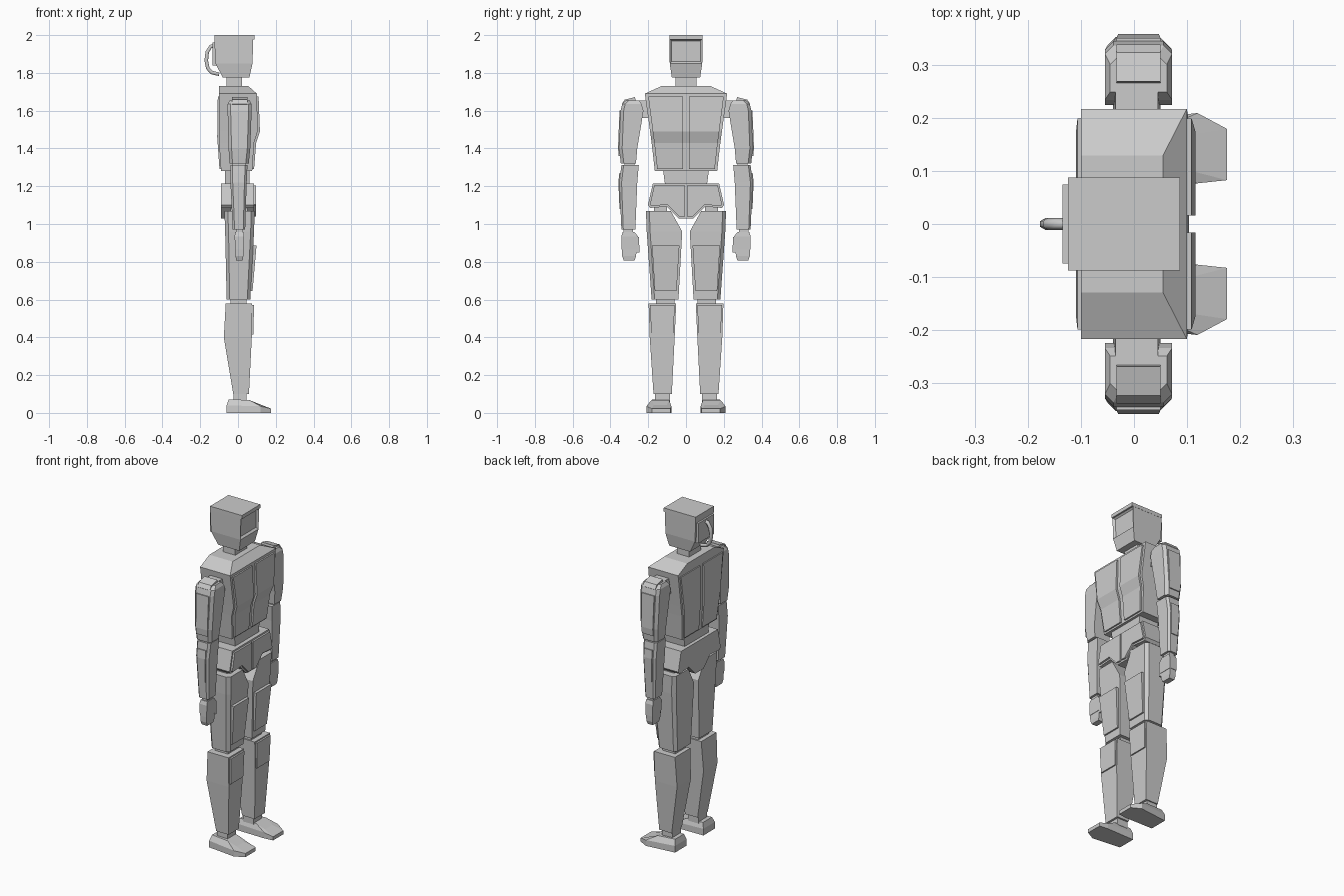
import bpy, bmesh, math
from mathutils import Vector

grey = bpy.data.materials.new("light grey")
grey.diffuse_color = (0.6, 0.6, 0.6, 1)


def finish(name, bm, mirror):
    bmesh.ops.recalc_face_normals(bm, faces=bm.faces)
    me = bpy.data.meshes.new(name)
    bm.to_mesh(me)
    bm.free()
    ob = bpy.data.objects.new(name, me)
    bpy.context.collection.objects.link(ob)
    me.materials.append(grey)
    if mirror:
        m = ob.modifiers.new("mirror", 'MIRROR')
        m.use_axis = (False, True, False)
        m.use_mirror_merge = False
    return ob


def loft(name, sections, mirror=False, recess=None):
    """Stack of rectangles (z, x0, x1, y0, y1, chamfer of the outer corners)."""
    bm = bmesh.new()
    rings = []
    for s in sections:
        z, x0, x1, y0, y1 = s[:5]
        c = s[5] if len(s) > 5 else 0
        pts = [(x0, y0), (x1, y0)]
        pts += [(x1, y1 - c), (x1 - c, y1), (x0 + c, y1), (x0, y1 - c)] if c else [(x1, y1), (x0, y1)]
        rings.append([bm.verts.new((x, y, z)) for x, y in pts])
    n = len(rings[0])
    for a, b in zip(rings, rings[1:]):
        for i in range(n):
            j = (i + 1) % n
            bm.faces.new((a[i], a[j], b[j], b[i]))
    bm.faces.new(rings[0])
    bm.faces.new(rings[-1])
    if recess:
        bmesh.ops.recalc_face_normals(bm, faces=bm.faces)
        front = [f for f in bm.faces if f.normal.x > 0.9 and f.calc_center_median().z > recess]
        bmesh.ops.inset_individual(bm, faces=front, thickness=0.014)
        bmesh.ops.translate(bm, vec=Vector((-0.012, 0, 0)), verts=list({v for f in front for v in f.verts}))
    return finish(name, bm, mirror)


def prism(name, pts, x0, x1, mirror=False):
    """Outline in (y, z) extruded along x."""
    bm = bmesh.new()
    f = bm.faces.new([bm.verts.new((x0, y, z)) for y, z in pts])
    ext = bmesh.ops.extrude_face_region(bm, geom=[f])['geom']
    bmesh.ops.translate(bm, vec=(x1 - x0, 0, 0), verts=[v for v in ext if isinstance(v, bmesh.types.BMVert)])
    return finish(name, bm, mirror)


# Head with recessed visor, brim, back plate and cable
loft("head", [(1.775, -0.08, 0.06, -0.075, 0.075), (1.85, -0.12, 0.077, -0.086, 0.086),
              (1.98, -0.125, 0.08, -0.087, 0.087)], recess=1.87)
loft("head_brim", [(1.978, -0.125, 0.087, -0.088, 0.088), (2.0, -0.125, 0.087, -0.088, 0.088)])
loft("head_back_plate", [(1.84, -0.135, -0.11, -0.075, 0.075), (1.96, -0.135, -0.115, -0.075, 0.075)])
cu = bpy.data.curves.new("head_cable", 'CURVE')
cu.dimensions = '3D'
cu.bevel_depth, cu.bevel_resolution, cu.use_fill_caps = 0.011, 1, True
sp = cu.splines.new('POLY')
path = [(-0.12, 1.945), (-0.145, 1.94), (-0.163, 1.91), (-0.168, 1.865), (-0.16, 1.825), (-0.14, 1.802), (-0.1, 1.793)]
sp.points.add(len(path) - 1)
for p, (x, z) in zip(sp.points, path):
    p.co = (x, 0, z, 1)
cable = bpy.data.objects.new("head_cable", cu)
bpy.context.collection.objects.link(cable)
cu.materials.append(grey)
loft("neck", [(1.72, -0.06, 0.02, -0.055, 0.055), (1.785, -0.06, 0.02, -0.055, 0.055)])

# Torso and its raised panels, front and back
loft("torso", [(1.28, -0.09, 0.075, -0.165, 0.165), (1.43, -0.1, 0.085, -0.182, 0.182),
               (1.49, -0.1, 0.104, -0.19, 0.19), (1.69, -0.1, 0.1, -0.218, 0.218),
               (1.73, -0.1, 0.055, -0.13, 0.13)])
loft("chest_panel", [(1.29, 0.05, 0.085, 0.016, 0.152), (1.43, 0.05, 0.096, 0.016, 0.168),
                     (1.49, 0.05, 0.116, 0.016, 0.176), (1.675, 0.05, 0.109, 0.016, 0.2)], mirror=True)
loft("back_panel", [(1.29, -0.098, -0.05, 0.016, 0.152), (1.46, -0.11, -0.05, 0.016, 0.172),
                    (1.675, -0.107, -0.05, 0.016, 0.2)], mirror=True)
loft("waist", [(1.2, -0.07, 0.06, -0.11, 0.11), (1.29, -0.07, 0.06, -0.122, 0.122)])

# Pelvis and front plates
half = [(0.175, 1.215), (0.202, 1.1), (0.19, 1.085), (0.1, 1.092), (0.04, 1.03)]
prism("pelvis", half + [(-y, z) for y, z in reversed(half)], -0.09, 0.085)
prism("pelvis_plate", [(0.006, 1.205), (0.168, 1.205), (0.191, 1.103), (0.185, 1.096), (0.097, 1.102),
                       (0.037, 1.04), (0.006, 1.04)], 0.08, 0.096, mirror=True)

# Legs
M = dict(mirror=True)
loft("hip_joint", [(1.05, -0.04, 0.05, 0.1, 0.17), (1.11, -0.04, 0.05, 0.1, 0.17)], **M)
loft("thigh", [(0.6, -0.06, 0.065, 0.04, 0.182, 0.016), (0.96, -0.068, 0.085, 0.02, 0.208, 0.018),
               (1.068, -0.072, 0.088, 0.08, 0.212, 0.018)], **M)
loft("thigh_plate", [(0.645, 0.04, 0.077, 0.05, 0.165), (0.885, 0.04, 0.098, 0.035, 0.18)], **M)
loft("knee_joint", [(0.56, -0.04, 0.045, 0.06, 0.16), (0.61, -0.04, 0.045, 0.06, 0.16)], **M)
loft("shin", [(0.1, -0.025, 0.058, 0.075, 0.172), (0.4, -0.075, 0.073, 0.06, 0.192),
              (0.578, -0.065, 0.075, 0.052, 0.198)], **M)
loft("shin_plate", [(0.415, 0.05, 0.081, 0.066, 0.184), (0.57, 0.05, 0.085, 0.06, 0.19)], **M)
loft("ankle", [(0.06, -0.025, 0.045, 0.085, 0.165), (0.11, -0.025, 0.045, 0.085, 0.165)], **M)

# Foot: sole tapering to the toe, sloping upper
bm = bmesh.new()
sole = [(-0.06, 0.08), (0.12, 0.077), (0.176, 0.083), (0.176, 0.18), (0.12, 0.21), (-0.06, 0.19)]
top_z = [0.04, 0.035, 0.022, 0.022, 0.035, 0.04]
upper = [(-0.05, 0.09), (0.06, 0.09), (0.11, 0.1), (0.11, 0.17), (0.06, 0.183), (-0.05, 0.175)]
upper_z = [0.072, 0.068, 0.043, 0.043, 0.068, 0.072]
rings = [[bm.verts.new((x, y, 0)) for x, y in sole],
         [bm.verts.new((x, y, z)) for (x, y), z in zip(sole, top_z)],
         [bm.verts.new((x, y, z)) for (x, y), z in zip(upper, upper_z)]]
for a, b in zip(rings, rings[1:]):
    for i in range(6):
        bm.faces.new((a[i], a[(i + 1) % 6], b[(i + 1) % 6], b[i]))
t = rings[2]
for f in (rings[0], (t[0], t[1], t[4], t[5]), (t[1], t[2], t[3], t[4])):
    bm.faces.new(f)
finish("foot", bm, True)

# Arms
loft("shoulder_joint", [(1.56, -0.04, 0.05, 0.19, 0.26), (1.655, -0.035, 0.045, 0.205, 0.26)], **M)
loft("upper_arm", [(1.32, -0.045, 0.057, 0.265, 0.345, 0.016), (1.4, -0.05, 0.065, 0.258, 0.354, 0.016),
                   (1.6, -0.055, 0.072, 0.225, 0.346, 0.016), (1.635, -0.055, 0.072, 0.235, 0.338, 0.016),
                   (1.655, -0.045, 0.062, 0.25, 0.318, 0.016)], **M)
prism("shoulder_plate", [(0.265, 1.645), (0.27, 1.672), (0.325, 1.658), (0.34, 1.635), (0.325, 1.62)],
      -0.033, 0.05, **M)
loft("upper_arm_plate", [(1.36, -0.03, 0.045, 0.32, 0.356), (1.4, -0.03, 0.047, 0.32, 0.36),
                         (1.6, -0.033, 0.05, 0.32, 0.352)], **M)
loft("elbow_joint", [(1.29, -0.03, 0.04, 0.272, 0.325), (1.34, -0.03, 0.04, 0.272, 0.325)], **M)
loft("forearm", [(0.972, -0.028, 0.038, 0.268, 0.342, 0.01), (1.22, -0.04, 0.046, 0.258, 0.353, 0.012),
                 (1.312, -0.04, 0.05, 0.25, 0.342, 0.012)], **M)
loft("forearm_plate", [(1.08, -0.018, 0.028, 0.32, 0.352), (1.22, -0.022, 0.032, 0.32, 0.358),
                       (1.27, -0.022, 0.032, 0.32, 0.353)], **M)
loft("wrist", [(0.94, -0.01, 0.025, 0.28, 0.33), (0.98, -0.01, 0.025, 0.28, 0.33)], **M)
loft("palm", [(0.865, -0.015, 0.03, 0.258, 0.342), (0.935, -0.018, 0.032, 0.255, 0.342),
              (0.957, -0.015, 0.03, 0.272, 0.335)], **M)
loft("thumb", [(0.85, -0.005, 0.028, 0.247, 0.265), (0.93, -0.005, 0.03, 0.248, 0.275)], **M)
loft("fingers", [(0.808, -0.01, 0.025, 0.272, 0.33), (0.83, -0.013, 0.028, 0.264, 0.338),
                 (0.866, -0.013, 0.028, 0.262, 0.34)], **M)
